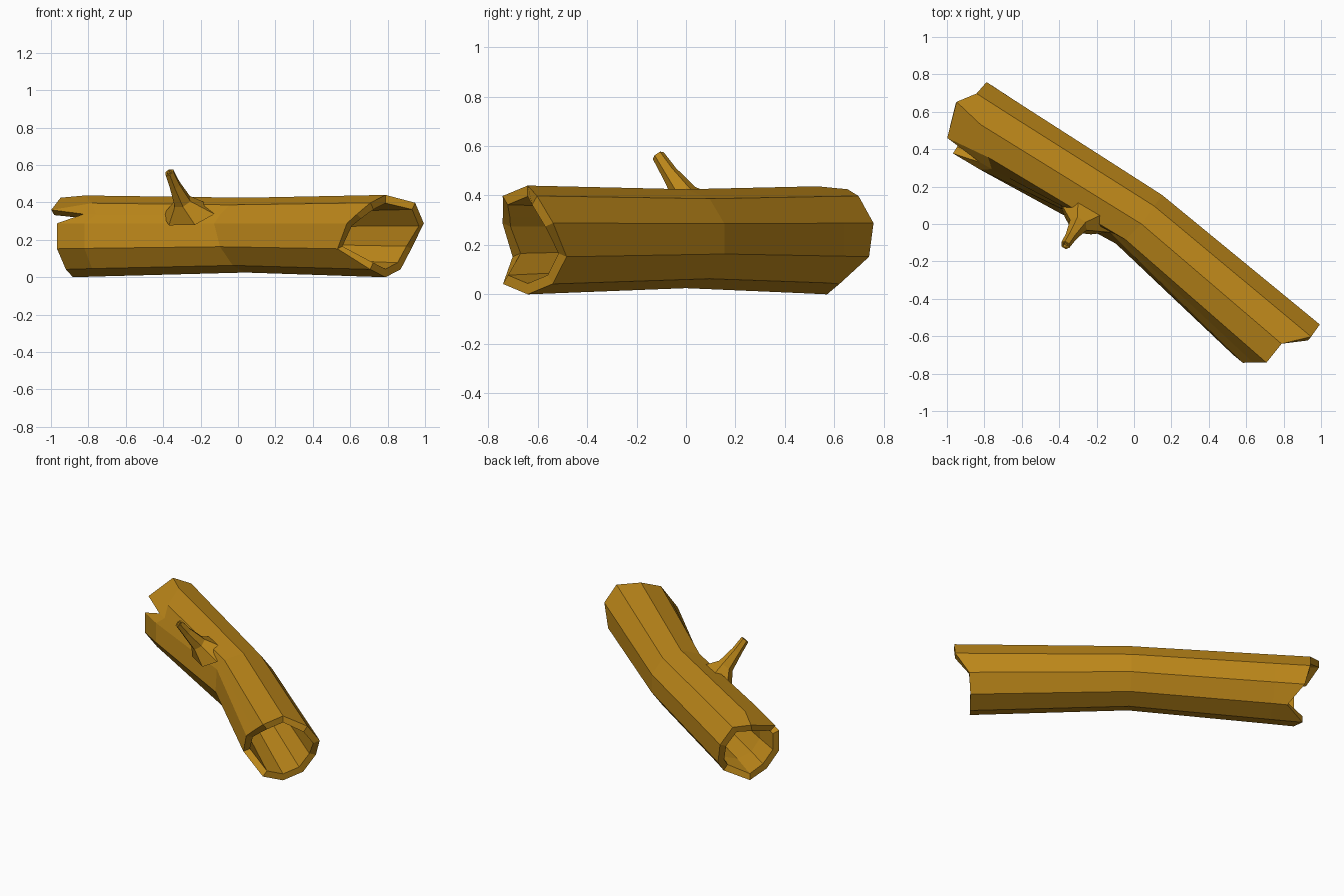
import bpy, bmesh
from math import cos, sin, radians, pi
from mathutils import Vector

if "Cube" in bpy.data.objects:
    bpy.data.objects.remove(bpy.data.objects["Cube"])

wood = bpy.data.materials.new("wood")
wood.diffuse_color = (0.5, 0.24, 0.01, 1)
wood.use_nodes = True
wood.node_tree.nodes["Principled BSDF"].inputs["Base Color"].default_value = wood.diffuse_color


def finish(name, bm):
    bmesh.ops.recalc_face_normals(bm, faces=bm.faces[:])
    me = bpy.data.meshes.new(name)
    bm.to_mesh(me)
    bm.free()
    me.materials.append(wood)
    ob = bpy.data.objects.new(name, me)
    bpy.context.collection.objects.link(ob)
    return ob


def bridge(bm, a, b):
    n = len(a)
    for i in range(n):
        bm.faces.new((a[i], a[(i + 1) % n], b[(i + 1) % n], b[i]))


# Decagon section (top first, going to the back), plus one split column at the notch
def section(r):
    pts = [(r * sin(radians(36 * k)), r * cos(radians(36 * k))) for k in range(10)]
    e, d = Vector(pts[8]), Vector(pts[9])
    pts.insert(9, tuple(e.lerp(d, 0.45)))
    return pts


def ring(bm, along, origin, zc, pts, ts, scale):
    d = Vector((along[0], along[1], 0)).normalized()
    n = Vector((-d.y, d.x, 0))
    o = Vector((origin[0], origin[1], zc))
    return [bm.verts.new(o + d * t + (n * u + Vector((0, 0, w))) * scale)
            for (u, w), t in zip(pts, ts)]


# Jagged left end, with a torn upper lip
left = section(0.22)
left[0] = (0.035, 0.205)
left[10] = (-0.155, 0.14)
left_t = [-1.15, -1.083, -1.07, -1.036, -0.938, -1.05, -1.014, -1.02, -1.02, -0.875, -1.09]
neck = section(0.216)
neck_t = [-0.976] + [-0.85] * 8 + [-0.80, -0.85]
# Bent middle, pinched on the front beside the branch
mid = section(0.2)
mid[7] = (-0.165, mid[7][1])
mid[8] = (-0.135, mid[8][1])
mid[9] = (-0.125, mid[9][1])
mid_t = [0, 0, 0, 0, 0, 0, 0, -0.05, -0.11, -0.08, -0.02]
# Jagged right end
right = section(0.22)
right_t = [1.016, 1.115, 1.11, 1.024, 1.015, 1.016, 1.015, 0.855, 0.92, 0.96, 1.017]

stations = [
    ((0.848, -0.53), (0.008, 0.014), 0.22, left, left_t, 0.8),
    ((0.848, -0.53), (0.008, 0.014), 0.221, neck, neck_t, 0.74),
    ((0.814, -0.58), (0.04, 0.0), 0.225, mid, mid_t, 0.72),
    ((0.776, -0.63), (0.0, 0.0), 0.22, right, right_t, 0.8),
]

# Hollow log: outer skin, inner tunnel and two rims
bm = bmesh.new()
outer = [ring(bm, a, o, z, p, t, 1.0) for a, o, z, p, t, s in stations]
inner = [ring(bm, a, o, z, p, t, s) for a, o, z, p, t, s in stations]
for shell in (outer, inner):
    for a, b in zip(shell, shell[1:]):
        bridge(bm, a, b)
for k in (0, -1):
    bridge(bm, outer[k], inner[k])
finish("hollow_log", bm)

# Broken branch: flared root, thin stem, dished tip
bm = bmesh.new()
axis = Vector((-0.10, -0.15, 0.21)).normalized()
along = Vector((0.848, -0.53, 0))
along = (along - axis * along.dot(axis)).normalized()
across = axis.cross(along)
path = [((-0.265, 0.045, 0.335), 0.165, 0.10),
        ((-0.298, -0.005, 0.405), 0.052, 0.052),
        ((-0.338, -0.068, 0.492), 0.031, 0.034),
        ((-0.367, -0.113, 0.562), 0.026, 0.026),
        ((-0.367, -0.113, 0.562), 0.016, 0.016),
        ((-0.362, -0.105, 0.550), 0.013, 0.013)]
rings = []
for c, ra, rb in path:
    rings.append([bm.verts.new(Vector(c) + along * ra * cos(2 * pi * i / 6)
                               + across * rb * sin(2 * pi * i / 6)) for i in range(6)])
for a, b in zip(rings, rings[1:]):
    bridge(bm, a, b)
bm.faces.new(rings[-1])
bm.faces.new(rings[0])
finish("broken_branch", bm)
